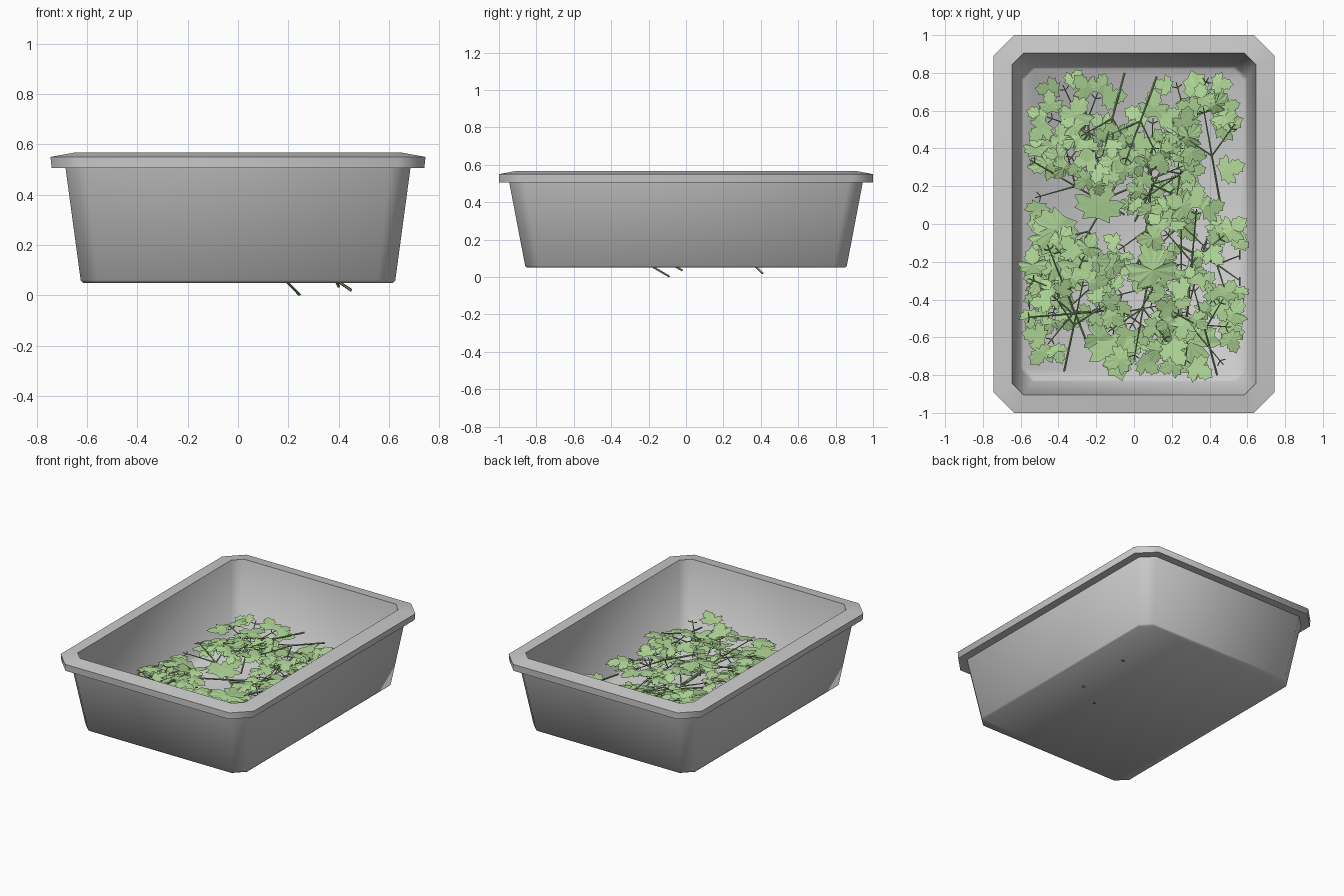
import bpy, bmesh, math, random
from mathutils import Vector, Matrix

if "Cube" in bpy.data.objects:
    bpy.data.objects.remove(bpy.data.objects["Cube"])

random.seed(7)


def material(name, rgb):
    m = bpy.data.materials.new(name)
    m.diffuse_color = (*rgb, 1)
    m.use_nodes = True
    m.node_tree.nodes["Principled BSDF"].inputs["Base Color"].default_value = m.diffuse_color
    return m


def finish(bm, name, mat=None):
    me = bpy.data.meshes.new(name)
    bm.to_mesh(me)
    bm.free()
    ob = bpy.data.objects.new(name, me)
    bpy.context.collection.objects.link(ob)
    if mat:
        me.materials.append(mat)
    return ob


# Tray: chamfered rectangles lofted from the outer bottom, over the rim, to the inner floor
def ring(bm, hx, hy, c, z):
    pts = [(hx, -hy + c), (hx, hy - c), (hx - c, hy), (-hx + c, hy),
           (-hx, hy - c), (-hx, -hy + c), (-hx + c, -hy), (hx - c, -hy)]
    return [bm.verts.new((x, y, z)) for x, y in pts]


profile = [(.615, .85, .07, .05), (.625, .86, .07, .06), (.685, .945, .08, .505),
           (.74, 1.0, .11, .505), (.745, 1.0, .11, .55), (.645, .905, .06, .568),
           (.60, .835, .06, .085), (.585, .82, .06, .07)]
bm = bmesh.new()
rings = [ring(bm, *p) for p in profile]
for a, b in zip(rings, rings[1:]):
    for i in range(8):
        j = (i + 1) % 8
        bm.faces.new((a[i], a[j], b[j], b[i]))
bm.faces.new(rings[0][::-1])
bm.faces.new(rings[-1])
bmesh.ops.recalc_face_normals(bm, faces=bm.faces)
tray = finish(bm, "tray")
bpy.context.view_layer.objects.active = tray
tray.select_set(True)
bpy.ops.object.shade_smooth_by_angle(angle=math.radians(46))

# Leaves and stems are collected in two meshes
leaves, stems = bmesh.new(), bmesh.new()
HALF = [(.06, .04), (.3, -.02), (.28, .12), (.5, .18), (.44, .3), (.55, .45), (.38, .5),
        (.2, .46), (.3, .62), (.22, .68), (.25, .82), (.12, .86)]
OUTLINE = HALF + [(0, 1)] + [(-x, y) for x, y in reversed(HALF)]


def leaf(p, ang, size, tilt=.3):
    """Lobed leaf whose base is p and whose tip points along ang."""
    cup = random.uniform(-.5, .1)
    m = (Matrix.Translation(p) @ Matrix.Rotation(ang - math.pi / 2, 4, 'Z')
         @ Matrix.Rotation(random.uniform(-tilt, tilt), 4, 'X')
         @ Matrix.Rotation(random.uniform(-tilt, tilt), 4, 'Y') @ Matrix.Scale(size, 4))
    vs = [leaves.verts.new(m @ Vector((x, y, cup * (x * x + (y - .35) ** 2))))
          for x, y in OUTLINE]
    c = leaves.verts.new(m @ Vector((0, .35, 0)))
    for i in range(len(vs)):
        leaves.faces.new((c, vs[i], vs[(i + 1) % len(vs)]))


def stem(a, b, r0, r1):
    """Thin five-sided tapered stalk from a to b."""
    d = b - a
    m = Matrix.Translation((a + b) / 2) @ d.to_track_quat('Z', 'Y').to_matrix().to_4x4()
    bmesh.ops.create_cone(stems, cap_ends=True, segments=5, radius1=r0, radius2=r1,
                          depth=d.length, matrix=m)


def step(p, ang, length, dz):
    q = p + Vector((math.cos(ang) * length, math.sin(ang) * length, dz))
    q.x = max(-.56, min(.56, q.x))
    q.y = max(-.8, min(.8, q.y))
    q.z = max(.085, min(.27, q.z))
    return q


def sprig(x, y, z, deg, size, rise=.1):
    """Stalk forking into three branches, each carrying three leaflets."""
    ang = math.radians(deg)
    base = Vector((x, y, z))
    fork = step(base, ang, size * .5, rise * .7)
    stem(base, fork, .006, .005)
    for k in (-1, 0, 1):
        a = ang + k * .8
        tip = step(fork, a, size * (.32 if k else .42), rise * .3 + random.uniform(-.03, .03))
        stem(fork, tip, .005, .003)
        for n in (-1, 0, 1):
            b = a + n * 1.1
            q = step(tip, b, .03, random.uniform(-.01, .01))
            stem(tip, q, .003, .003)
            s = size * random.uniform(.2, .27)
            end = q + Vector((math.cos(b), math.sin(b), 0)) * s
            if abs(end.x) < .6 and abs(end.y) < .82:
                leaf(q, b, s)


# Sprigs lying in the tray: base point, heading, size
for s in [(-.28, .73, .17, -80, .5), (-.05, .80, .24, -105, .5), (.12, .78, .22, -110, .5),
          (.46, .09, .18, 100, .55), (-.37, -.78, .17, 78, .5), (-.24, -.65, .15, 112, .6),
          (.44, -.80, .17, 105, .5), (.08, -.02, .15, 88, .6), (.28, -.50, .14, 85, .6),
          (-.05, .05, .12, 150, .6), (-.15, .25, .14, 115, .55), (.15, .35, .14, 60, .5),
          (-.05, -.45, .12, 185, .55), (.1, -.3, .12, -50, .6), (.1, -.15, .13, -100, .6),
          (-.1, .2, .12, -120, .55), (.25, .25, .1, -90, .5)]:
    sprig(*s)
# Stalks that poke through the floor
sprig(.245, -.09, .003, 240, .55, .2)
sprig(.45, .41, .02, 215, .5, .2)
sprig(.40, -.02, .035, 255, .5, .2)
# Loose filler in the middle of the pile
for i in range(9):
    sprig(random.uniform(-.25, .25), random.uniform(-.5, .3), random.uniform(.08, .15),
          random.uniform(0, 360), .45, .06)

# Larger leaves on top: base x, y, z, heading, size
for x, y, z, deg, s in [
        (.38, .58, .22, 110, .25), (.42, .50, .2, 20, .17), (-.33, .52, .25, 70, .18),
        (-.40, .33, .2, 190, .17), (-.20, .02, .2, 80, .25), (-.27, -.32, .23, 90, .26),
        (.10, -.34, .23, 90, .27), (-.42, .0, .2, 180, .15), (-.13, -.58, .2, -75, .26),
        (.28, -.52, .17, -80, .31), (.48, -.50, .15, -50, .15), (-.44, -.50, .15, 200, .15),
        (-.42, -.36, .15, 190, .16), (.45, .27, .2, 20, .15), (-.40, -.15, .2, 200, .18),
        (-.36, .05, .21, 240, .25)]:
    leaf(Vector((x, y, z)), math.radians(deg), s, .2)

finish(leaves, "leaves", material("leaf_green", (.42, .66, .30)))
finish(stems, "stems", material("stem_green", (.28, .45, .20)))
